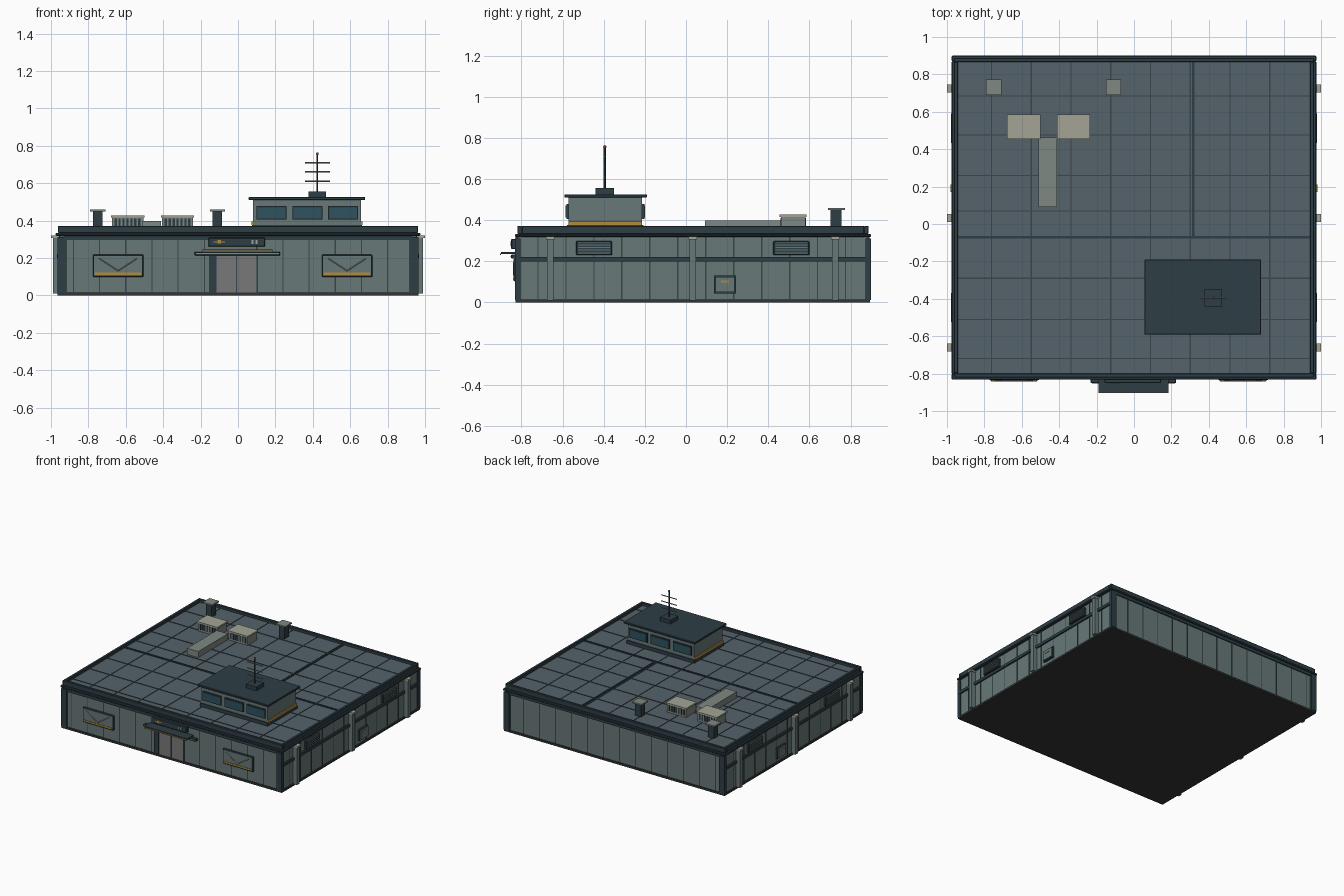
import bpy, bmesh, math
from mathutils import Vector, Matrix

if "Cube" in bpy.data.objects:
    bpy.data.objects.remove(bpy.data.objects["Cube"])


def mat(name, hexa):
    m = bpy.data.materials.new(name)
    c = [int(hexa[i:i + 2], 16) / 255 for i in (0, 2, 4)]
    m.diffuse_color = [((v + 0.055) / 1.055) ** 2.4 for v in c] + [1]
    m.use_nodes = True
    m.node_tree.nodes["Principled BSDF"].inputs["Base Color"].default_value = m.diffuse_color
    return m


WALL, DARK, ROOF = mat("wall_panel", "687878"), mat("dark_trim", "2d3d45"), mat("roof_deck", "55636b")
PALE, DUCT, GOLD = mat("pale_metal", "a3a595"), mat("duct_metal", "7f8882"), mat("gold_trim", "b08c3c")
GLASS, SEAM, BASE = mat("window_glass", "2f5260"), mat("seam", "3a4547"), mat("base", "343636")
RED, DOOR = mat("red_lamp", "a04038"), mat("door", "777977")


def finish(name, bm, m, mirror=False, bevel=0):
    me = bpy.data.meshes.new(name)
    bmesh.ops.recalc_face_normals(bm, faces=bm.faces)
    bm.to_mesh(me)
    bm.free()
    me.materials.append(m)
    ob = bpy.data.objects.new(name, me)
    bpy.context.collection.objects.link(ob)
    if bevel:
        b = ob.modifiers.new("bevel", 'BEVEL')
        b.width, b.segments = bevel, 1
    if mirror:
        ob.modifiers.new("mirror", 'MIRROR').use_axis[0] = True
    return ob


def boxes(name, m, items, **kw):
    # each item is x0, x1, y0, y1, z0, z1
    bm = bmesh.new()
    for x0, x1, y0, y1, z0, z1 in items:
        t = Matrix.Translation(((x0 + x1) / 2, (y0 + y1) / 2, (z0 + z1) / 2))
        bmesh.ops.create_cube(bm, size=1, matrix=t @ Matrix.Diagonal((x1 - x0, y1 - y0, z1 - z0, 1)))
    return finish(name, bm, m, **kw)


def rods(name, m, pairs, r, sides=6, **kw):
    bm = bmesh.new()
    for a, b in pairs:
        a, b = Vector(a), Vector(b)
        d = b - a
        t = Matrix.Translation((a + b) / 2) @ d.to_track_quat('Z', 'Y').to_matrix().to_4x4()
        bmesh.ops.create_cone(bm, cap_ends=True, segments=sides, radius1=r, radius2=r, depth=d.length, matrix=t)
    return finish(name, bm, m, **kw)


def ring(x, y0, y1, w, z0, z1):
    return [(-x, x, y0, y0 + w, z0, z1), (-x, x, y1 - w, y1, z0, z1),
            (-x, -x + w, y0 + w, y1 - w, z0, z1), (x - w, x, y0 + w, y1 - w, z0, z1)]


# main hall
YF, YB = -0.82, 0.885
boxes("floor_slab", BASE, [(-0.965, 0.965, -0.83, 0.895, 0, 0.015)])
boxes("wall_block", WALL, [(-0.955, 0.955, YF, YB, 0.012, 0.325)])
boxes("roof_deck", ROOF, [(-0.95, 0.95, -0.805, 0.88, 0.325, 0.35)])
boxes("cornice", DARK, ring(0.975, -0.832, 0.9, 0.03, 0.318, 0.333), bevel=0.004)
boxes("parapet", DARK, ring(0.962, -0.82, 0.888, 0.022, 0.333, 0.372), bevel=0.003)
boxes("front_back_header", DARK, [(-0.93, 0.93, -0.828, YF, 0.296, 0.318), (-0.93, 0.93, YB, 0.893, 0.296, 0.318)])
boxes("corner_posts", DARK, [(0.918, 0.965, -0.832, -0.805, 0.012, 0.312),
                             (0.918, 0.965, 0.872, 0.9, 0.012, 0.312)], mirror=True)

# wall panel seams
xs = [-0.04 + 0.14 * i for i in range(-6, 7)]
boxes("front_seams", SEAM, [(x - .003, x + .003, YF - .003, YF, 0.015, 0.3) for x in xs if abs(x + .01) > .06])
boxes("back_seams", SEAM, [(x - .003, x + .003, YB, YB + .003, 0.015, 0.3) for x in xs])
boxes("side_seams", SEAM, [(0.955, 0.958, y - .003, y + .003, 0.015, 0.318)
                           for y in [-0.72 + 0.136 * i for i in range(12)]], mirror=True)

# side walls: band, pilasters, louvers, service hatch
boxes("side_band", DARK, [(0.95, 0.967, -0.815, 0.88, 0.2, 0.222)], mirror=True)
pil = (-0.66, 0.032, 0.725)
boxes("pilasters", WALL, [(0.95, 0.99, y - .016, y + .016, 0.01, 0.31) for y in pil], mirror=True)
boxes("pilaster_caps", PALE, [(0.95, 1.0, y - .021, y + .021, 0.306, 0.32) for y in pil], mirror=True)
louv = (-0.447, 0.512)
boxes("louver_frames", DARK, [(0.95, 0.972, y - .088, y + .088, 0.23, 0.298) for y in louv], mirror=True, bevel=.004)
boxes("louver_slats", WALL, [(0.97, 0.978, y - .078, y + .078, 0.239 + i * .013, 0.244 + i * .013)
                             for y in louv for i in range(5)], mirror=True)
boxes("hatch_frame", DARK, [(0.95, 0.969, 0.136, 0.242, 0.044, 0.13)], mirror=True)
boxes("hatch_door", WALL, [(0.95, 0.977, 0.143, 0.235, 0.05, 0.124)], mirror=True)
boxes("hatch_handle", GOLD, [(0.97, 0.981, 0.17, 0.21, 0.098, 0.106)], mirror=True)

# front entrance
boxes("entry_frame", DARK, [(-0.155, -0.115, -0.828, YF, 0.012, 0.21), (0.1, 0.108, -0.828, YF, 0.012, 0.21)])
boxes("entry_door", DOOR, [(-0.115, 0.1, -0.825, YF, 0.012, 0.21)])
boxes("door_split", SEAM, [(-0.01, -0.005, -0.828, YF, 0.012, 0.21)])
boxes("canopy", DARK, [(-0.19, 0.185, -0.9, -0.82, 0.235, 0.246)])
boxes("canopy_trim", GOLD, [(-0.19, 0.185, -0.904, -0.9, 0.231, 0.239)])
boxes("entry_lintel", DARK, [(-0.232, 0.225, -0.85, -0.82, 0.213, 0.233)], bevel=.003)
boxes("lintel_trim", GOLD, [(-0.225, 0.218, -0.853, -0.849, 0.22, 0.226)])
boxes("entry_plate", DARK, [(-0.157, 0.145, -0.85, -0.82, 0.26, 0.308)], bevel=.003)
boxes("plate_trim", GOLD, [(-0.13, -0.07, -0.853, -0.849, 0.283, 0.289), (-0.11, -0.09, -0.854, -0.849, 0.277, 0.295)])
boxes("plate_lamps", PALE, [(x, x + .011, -0.854, -0.849, 0.275, 0.297) for x in (0.072, 0.093)])

# front wall panels with V bracing
for side, cx in (("left", -0.641), ("right", 0.583)):
    boxes(side + "_panel_frame", DARK, [(cx - .135, cx + .135, -0.834, YF, 0.098, 0.218)], bevel=.004)
    boxes(side + "_panel", WALL, [(cx - .128, cx + .128, -0.838, YF, 0.105, 0.211)])
    boxes(side + "_panel_trim", GOLD, [(cx - .123, cx + .123, -0.842, -0.836, 0.11, 0.121)])
    rods(side + "_panel_brace", PALE, [((cx + s * .1, -0.838, 0.197), (cx, -0.838, 0.132)) for s in (-1, 1)], .003, 4)

# roof seams and expansion joints
gx = [-0.762 + 0.2125 * i for i in range(8)]
gy = (-0.72, -0.51, -0.29, 0.07, 0.26, 0.475, 0.685)
boxes("roof_seams", SEAM, [(x - .003, x + .003, -0.8, 0.87, 0.345, 0.353) for x in gx] +
      [(-0.94, 0.94, y - .003, y + .003, 0.345, 0.3535) for y in gy])
boxes("roof_joints", DARK, [(-0.94, 0.94, -0.077, -0.063, 0.345, 0.357), (0.311, 0.323, -0.065, 0.87, 0.345, 0.357)])

# control cabin
X0, X1, Y0, Y1 = 0.08, 0.658, -0.572, -0.213
boxes("cabin_base", DARK, [(X0 - .006, X1 + .006, Y0 - .006, Y1 + .006, 0.345, 0.377)])
boxes("cabin_walls", WALL, [(X0, X1, Y0, Y1, 0.37, 0.512)])
boxes("cabin_roof", DARK, [(0.056, 0.68, -0.592, -0.19, 0.51, 0.526)], bevel=.003)
boxes("cabin_side_trim", GOLD, [(X0 - .008, X0, Y0, Y1, 0.376, 0.394), (X1, X1 + .008, Y0, Y1, 0.376, 0.394)])
win = (0.178, 0.371, 0.562)
boxes("cabin_window_frames", DARK, [(x - .08, x + .08, a, b, 0.406, 0.478)
                                    for x in win for a, b in ((Y0 - .01, Y0), (Y1, Y1 + .01))])
boxes("cabin_windows", GLASS, [(x - .073, x + .073, a, b, 0.413, 0.471)
                               for x in win for a, b in ((Y0 - .013, Y0), (Y1, Y1 + .013))])

# antenna
AX, AY = 0.424, -0.395
boxes("antenna_base", DARK, [(AX - .046, AX + .046, AY - .046, AY + .046, 0.525, 0.556)])
rods("antenna_mast", DARK, [((AX, AY, 0.55), (AX, AY, 0.755))], .005, 8)
rods("antenna_bars", DUCT, [((AX - .067, AY, z), (AX + .067, AY, z)) for z in (0.61, 0.662, 0.71)], .004)
bm = bmesh.new()
bmesh.ops.create_uvsphere(bm, u_segments=10, v_segments=6, radius=.008, matrix=Matrix.Translation((AX, AY, 0.757)))
finish("antenna_lamp", bm, RED)

# rooftop cooling units, duct and exhaust stacks
units = ((-0.68, -0.5), (-0.412, -0.234))
boxes("cooling_units", DUCT, [(a + .006, b - .006, 0.462, 0.58, 0.345, 0.418) for a, b in units])
boxes("cooling_caps", PALE, [(a, b, 0.455, 0.586, 0.415, 0.427) for a, b in units])
boxes("cooling_slots", DARK, [(a + .02 + i * .021, a + .032 + i * .021, y, y + .004, 0.365, 0.41)
                              for a, b in units for i in range(7) for y in (0.459, 0.579)])
boxes("air_duct", DUCT, [(-0.51, -0.412, 0.092, 0.462, 0.345, 0.398)])
stacks = (-0.749, -0.11)
boxes("exhaust_stacks", DARK, [(x - .025, x + .025, 0.703, 0.757, 0.345, 0.452) for x in stacks])
boxes("exhaust_caps", DUCT, [(x - .041, x + .041, 0.69, 0.772, 0.449, 0.46) for x in stacks])
